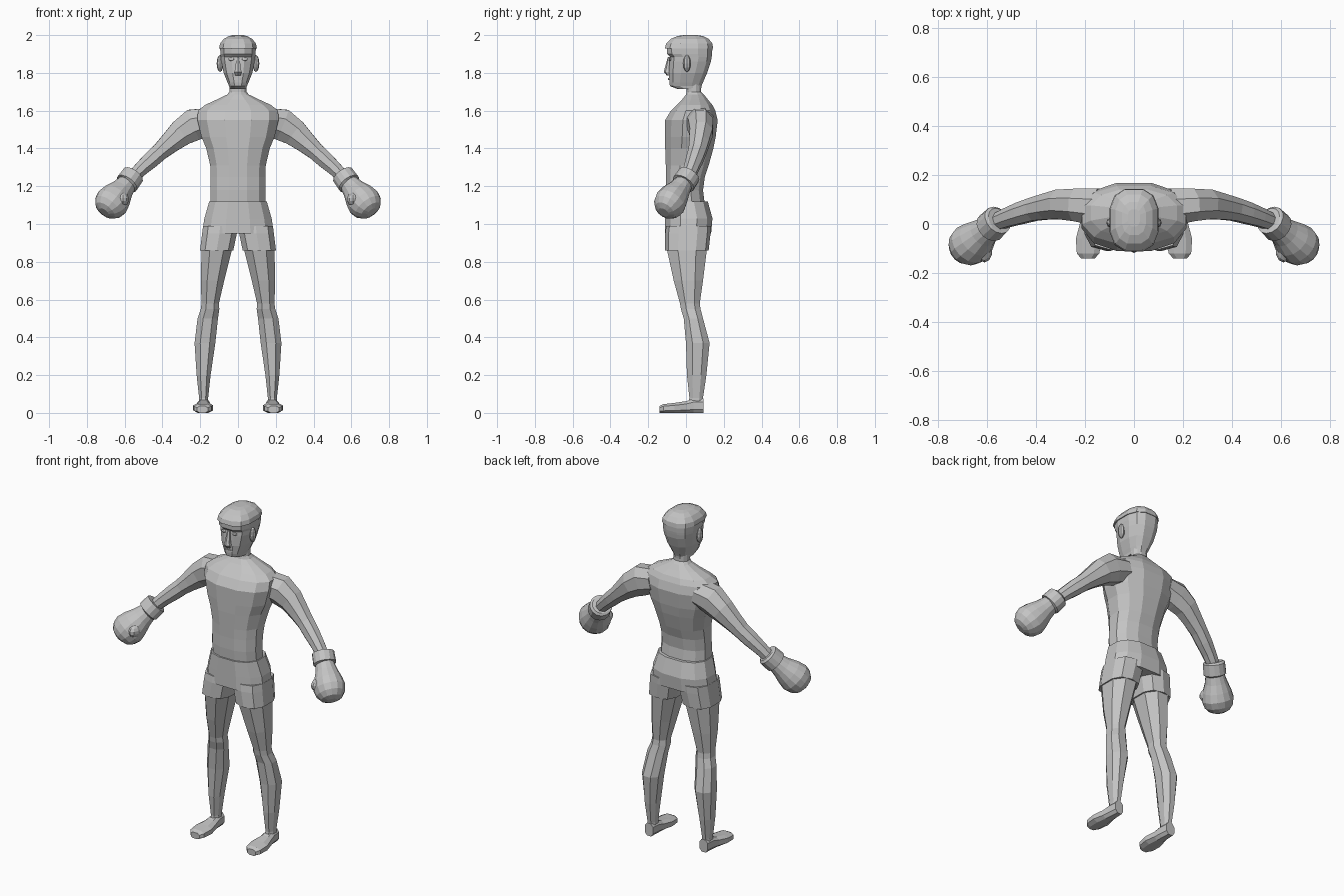
import bpy, bmesh, math
from mathutils import Vector

grey = bpy.data.materials.new("plain_grey")
grey.diffuse_color = (0.55, 0.55, 0.55, 1)
X, Y, Z = Vector((1, 0, 0)), Vector((0, 1, 0)), Vector((0, 0, 1))


def section(n, power):
    """Unit superellipse with a flat side facing each axis."""
    pts = []
    for i in range(n):
        a = 2 * math.pi * (i + 0.5) / n
        c, s = math.cos(a), math.sin(a)
        pts.append((math.copysign(abs(c) ** power, c), math.copysign(abs(s) ** power, s)))
    mx, my = max(p[0] for p in pts), max(p[1] for p in pts)
    return [(u / mx, v / my) for u, v in pts]


def loft(name, rings, n=8, power=1.0, mirror=False, smooth=False):
    """Skin rings given as (centre, u axis, v axis, u radius, v radius)."""
    bm = bmesh.new()
    prof = section(n, power)
    loops = [[bm.verts.new(c + u * (ru * a) + v * (rv * b)) for a, b in prof]
             for c, u, v, ru, rv in rings]
    for lo, hi in zip(loops, loops[1:]):
        for i in range(n):
            j = (i + 1) % n
            bm.faces.new((lo[i], lo[j], hi[j], hi[i]))
    bm.faces.new(loops[0])
    bm.faces.new(loops[-1])
    bmesh.ops.recalc_face_normals(bm, faces=bm.faces)
    return finish(name, bm, mirror, smooth)


def finish(name, bm, mirror=False, smooth=False):
    me = bpy.data.meshes.new(name)
    bm.to_mesh(me)
    bm.free()
    me.materials.append(grey)
    ob = bpy.data.objects.new(name, me)
    bpy.context.collection.objects.link(ob)
    if mirror:
        ob.modifiers.new("mirror", "MIRROR").use_mirror_merge = False
    for p in me.polygons:
        p.use_smooth = smooth
    return ob


def upright(name, rows, **kw):
    """Rows are (z, centre x, half width, front y, back y)."""
    return loft(name, [(Vector((cx, (f + b) / 2, z)), X, Y, w, (b - f) / 2)
                       for z, cx, w, f, b in rows], **kw)


def along(name, rows, **kw):
    """Rows are (x, y, z, upward radius, sideways radius) along a path."""
    pts = [Vector(r[:3]) for r in rows]
    rings = []
    for i, r in enumerate(rows):
        t = (pts[min(i + 1, len(pts) - 1)] - pts[max(i - 1, 0)]).normalized()
        up = Y.cross(t).normalized()
        side = t.cross(up)
        rings.append((pts[i], up, side, r[3], r[4]))
    return loft(name, rings, **kw)


def ellipsoid(name, centre, radii, seg=10, rows=7, mirror=True):
    bm = bmesh.new()
    bmesh.ops.create_uvsphere(bm, u_segments=seg, v_segments=rows, radius=1)
    for v in bm.verts:
        v.co = Vector(a * r + c for a, r, c in zip(v.co, radii, centre))
    return finish(name, bm, mirror)


# Torso and neck
upright("torso", [
    (1.10, 0, .147, -.10, .10), (1.18, 0, .145, -.105, .09), (1.25, 0, .145, -.105, .10),
    (1.31, 0, .147, -.107, .12), (1.40, 0, .168, -.11, .145), (1.46, 0, .193, -.11, .157),
    (1.55, 0, .215, -.11, .168), (1.60, 0, .212, -.08, .155), (1.63, 0, .175, -.05, .14),
    (1.66, 0, .11, -.02, .115), (1.685, 0, .058, 0, .095), (1.70, 0, .045, .003, .08),
    (1.76, 0, .045, .003, .08)], n=12, power=.85)

# Shorts: hips plus two short legs
upright("shorts_hips", [
    (1.12, 0, .152, -.11, .115), (1.03, 0, .178, -.11, .14), (.95, 0, .19, -.11, .133)],
    n=12, power=.8)
upright("shorts_leg", [
    (.99, -.095, .09, -.105, .132), (.95, -.098, .092, -.11, .13), (.86, -.113, .088, -.11, .12)],
    n=10, power=.75, mirror=True)

# Legs and feet
upright("leg", [
    (.95, -.10, .08, -.09, .11), (.86, -.113, .08, -.10, .11), (.70, -.135, .062, -.065, .09),
    (.58, -.147, .046, -.032, .073), (.55, -.148, .049, -.027, .077), (.50, -.16, .054, -.012, .09),
    (.37, -.175, .055, 0, .125), (.20, -.182, .037, .005, .108), (.08, -.182, .024, .018, .09),
    (.03, -.182, .026, .01, .09)], n=8, power=.9, mirror=True)
foot = [(-.14, -.188, .028, .036), (-.12, -.187, .046, .046), (-.06, -.185, .052, .053),
        (0, -.183, .038, .062), (.04, -.182, .032, .075), (.093, -.182, .027, .075)]
loft("foot", [(Vector((cx, y, h / 2)), X, Z, w, h / 2) for y, cx, w, h in foot],
     n=8, power=.75, mirror=True)

# Arms
along("arm", [
    (-.15, .07, 1.545, .07, .075), (-.235, .078, 1.525, .085, .066), (-.30, .08, 1.483, .071, .06),
    (-.36, .07, 1.43, .056, .052), (-.41, .06, 1.385, .046, .047), (-.46, .045, 1.34, .044, .044),
    (-.51, .028, 1.295, .038, .039), (-.57, .005, 1.235, .032, .033)], n=8, mirror=True)

# Boxing gloves: cuff, fist and thumb
along("glove_cuff", [
    (-.553, .018, 1.262, .048, .05), (-.556, .016, 1.258, .06, .062),
    (-.588, -.014, 1.214, .062, .064), (-.592, -.017, 1.21, .05, .052)], n=14, mirror=True)
along("glove_fist", [
    (-.580, -.008, 1.222, .048, .048), (-.615, -.037, 1.18, .062, .062),
    (-.642, -.062, 1.147, .08, .078), (-.667, -.083, 1.115, .09, .086),
    (-.688, -.100, 1.09, .081, .078), (-.703, -.113, 1.071, .06, .058),
    (-.710, -.119, 1.062, .03, .03)], n=14, mirror=True)
ellipsoid("glove_thumb", (-.61, -.108, 1.13), (.034, .05, .038))

# Head, with the face stepped in under the brow
upright("head", [
    (1.715, 0, .044, -.045, .08), (1.73, 0, .047, -.085, .082), (1.75, 0, .056, -.088, .09),
    (1.80, 0, .076, -.09, .112), (1.86, 0, .088, -.088, .132), (1.885, 0, .091, -.085, .136),
    (1.90, 0, .093, -.10, .138), (1.94, 0, .095, -.102, .14)], n=12, power=.75)
upright("hair_cap", [
    (1.93, 0, .10, -.112, .143), (1.955, 0, .095, -.105, .14), (1.98, 0, .075, -.08, .12),
    (1.995, 0, .048, -.045, .09), (2.0, 0, .025, -.01, .06)], n=12, power=.75)

# Facial details
upright("nose", [
    (1.785, 0, .014, -.10, -.08), (1.805, 0, .019, -.118, -.08), (1.82, 0, .015, -.114, -.08),
    (1.885, 0, .008, -.096, -.08)], n=6)
ellipsoid("ear", (-.095, .005, 1.85), (.018, .02, .045), seg=8, rows=6)
ellipsoid("eye", (-.035, -.083, 1.872), (.017, .008, .009), seg=8, rows=5)
upright("mouth", [(1.762, 0, .022, -.094, -.08), (1.772, 0, .022, -.094, -.08)], n=8)
